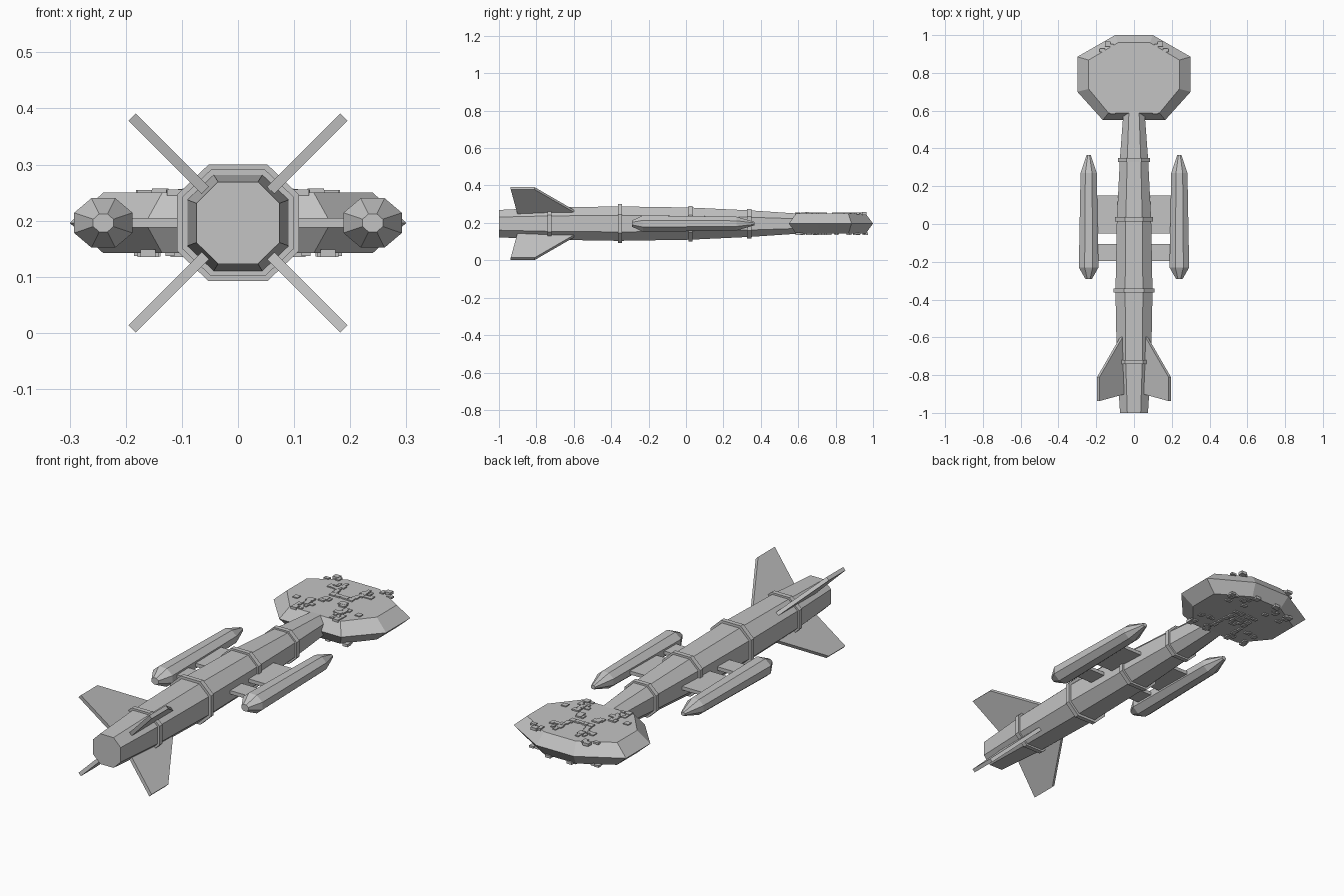
import bpy, bmesh, math, random
from mathutils import Matrix, Vector

cube = bpy.data.objects.get("Cube")
if cube:
    bpy.data.objects.remove(cube, do_unlink=True)

# Single hull paint
grey = bpy.data.materials.new("hull_grey")
grey.use_nodes = True
COLOUR = (0.55, 0.55, 0.55, 1)
grey.diffuse_color = COLOUR
grey.node_tree.nodes["Principled BSDF"].inputs["Base Color"].default_value = COLOUR

ZC = 0.196  # height of the long axis


def finish(name, bm):
    bmesh.ops.recalc_face_normals(bm, faces=bm.faces)
    mesh = bpy.data.meshes.new(name)
    bm.to_mesh(mesh)
    bm.free()
    mesh.materials.append(grey)
    ob = bpy.data.objects.new(name, mesh)
    bpy.context.collection.objects.link(ob)
    return ob


def loft(name, loops):
    """Skin equal-length closed loops and cap both ends."""
    bm = bmesh.new()
    rows = [[bm.verts.new(p) for p in loop] for loop in loops]
    n = len(rows[0])
    for a, b in zip(rows, rows[1:]):
        for i in range(n):
            j = (i + 1) % n
            bm.faces.new((a[i], a[j], b[j], b[i]))
    bm.faces.new(rows[0])
    bm.faces.new(rows[-1])
    return finish(name, bm)


def octagon(y, rx, rz, flat, x0=0):
    """Eight-sided section across the long axis."""
    pts = [(1, -flat), (1, flat), (flat, 1), (-flat, 1),
           (-1, flat), (-1, -flat), (-flat, -1), (flat, -1)]
    return [Vector((x0 + rx * u, y, ZC + rz * v)) for u, v in pts]


def add_box(bm, centre, size):
    m = Matrix.Translation(centre) @ Matrix.Diagonal((*size, 1))
    bmesh.ops.create_cube(bm, size=1, matrix=m)


# Long tapered fuselage
body = [(-1, .074, .073), (-.73, .091, .086), (-.36, .098, .092),
        (0.02, .091, .086), (.34, .075, .071), (.7, .048, .047)]
loft("fuselage", [octagon(y, rx, rz, .48) for y, rx, rz in body])

# Raised bands around the fuselage
for i, (y, rx, rz) in enumerate([(-.73, .1, .095), (-.352, .109, .104),
                                 (.025, .1, .095), (.338, .084, .079)]):
    loft(f"band_{i + 1}", [octagon(y + s * .011, rx, rz, .48) for s in (-1, 1)])

# Faceted head, widest at mid height
rim = [(.1, 1), (.3, .885), (.3, .7), (.165, .55)]
plate = [(.085, .96), (.24, .868), (.24, .715), (.135, .588)]


def head_loop(half, z):
    pts = half + [(-x, y) for x, y in reversed(half)]
    return [Vector((x, y, z)) for x, y in pts]


HALF = .054
loft("head", [head_loop(plate, ZC - HALF), head_loop(rim, ZC), head_loop(plate, ZC + HALF)])

# Clusters of small surface blocks, mirrored left to right
random.seed(4)
for name, side in (("head_top_details", 1), ("head_bottom_details", -1)):
    bm = bmesh.new()
    for cx, cy, count in ((.115, .645, 13), (.115, .905, 12), (.0, .775, 8)):
        for _ in range(count):
            x = cx + random.uniform(-.06, .06)
            y = cy + random.uniform(-.06, .06)
            size = (random.uniform(.012, .03), random.uniform(.012, .03), random.uniform(.008, .014))
            for s in (-1, 1):
                add_box(bm, (s * x, y, ZC + side * HALF), size)
    finish(name, bm)

# Side pods and the plates that carry them
pod = [(-.29, .018, .016), (-.23, .052, .044), (.27, .043, .037), (.366, .011, .009)]
for side, s in (("left", 1), ("right", -1)):
    loft(f"{side}_pod", [octagon(y, rx, rz, .41, s * .24) for y, rx, rz in pod])
    for part, y0, y1 in (("rear", -.05, .15), ("front", -.195, -.105)):
        bm = bmesh.new()
        add_box(bm, (s * .14, (y0 + y1) / 2, ZC), (.16, y1 - y0, .017))
        finish(f"{side}_{part}_pod_mount", bm)

# Four diagonal swept fins
fin = [(.075, -.575), (.267, -.81), (.267, -.937), (.075, -.9)]
for i in range(4):
    turn = Matrix.Translation((0, 0, ZC)) @ Matrix.Rotation(math.radians(45 + 90 * i), 4, 'Y')
    loft(f"fin_{i + 1}", [[turn @ Vector((r, y, t)) for r, y in fin] for t in (-.009, .009)])
